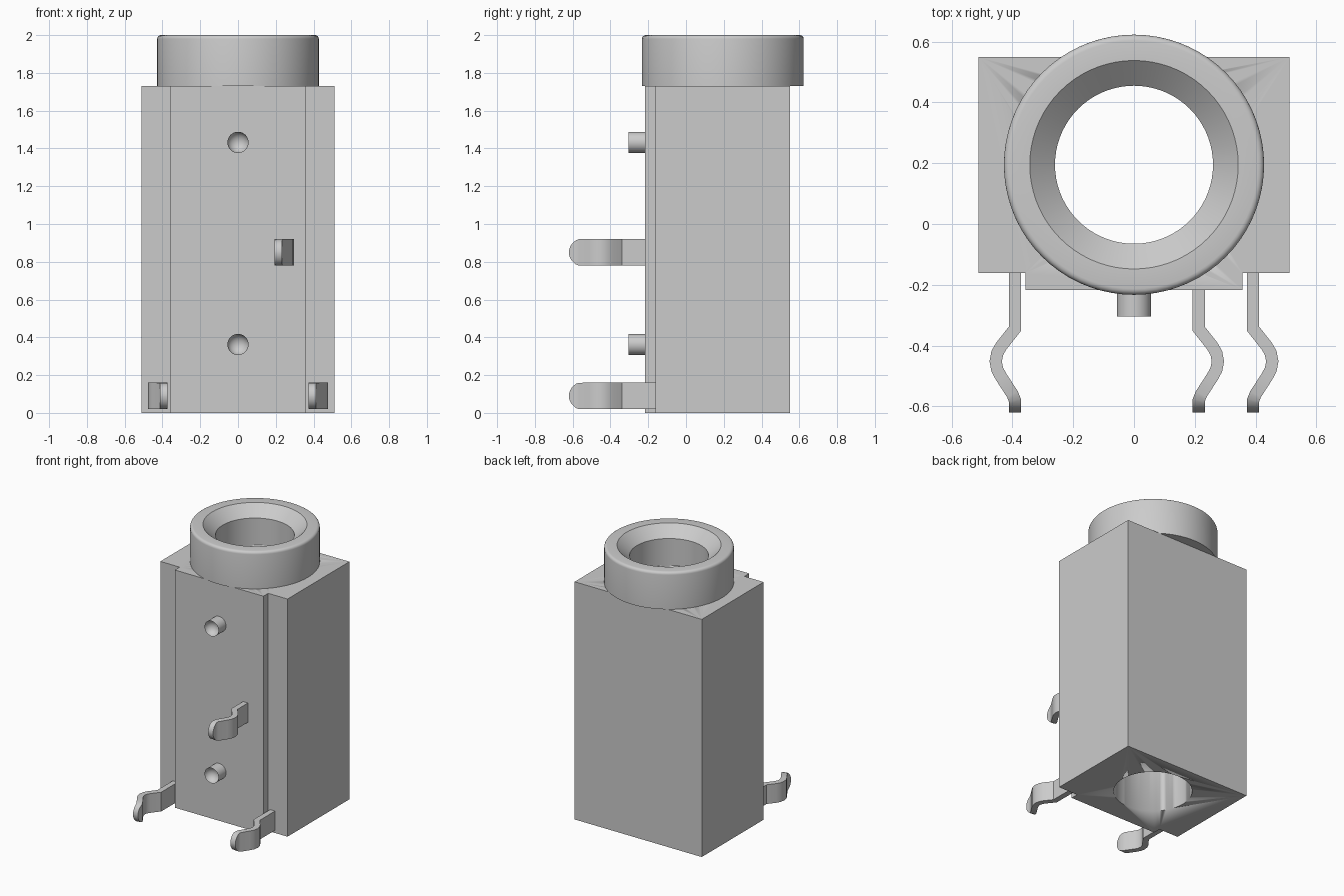
import bpy, bmesh, math
from mathutils import Vector

if "Cube" in bpy.data.objects:
    bpy.data.objects.remove(bpy.data.objects["Cube"])

grey = bpy.data.materials.new("light grey")
grey.diffuse_color = (0.6, 0.6, 0.6, 1)
grey.use_nodes = True
grey.node_tree.nodes["Principled BSDF"].inputs["Base Color"].default_value = grey.diffuse_color
CY = 0.195      # y of the socket axis
BORE = 0.26     # socket radius
TOP = 1.73      # top of the block


def finish(bm, name):
    bmesh.ops.recalc_face_normals(bm, faces=bm.faces)
    me = bpy.data.meshes.new(name)
    bm.to_mesh(me)
    bm.free()
    me.materials.append(grey)
    ob = bpy.data.objects.new(name, me)
    bpy.context.collection.objects.link(ob)
    bpy.ops.object.select_all(action='DESELECT')
    bpy.context.view_layer.objects.active = ob
    ob.select_set(True)
    bpy.ops.object.shade_smooth_by_angle(angle=math.radians(30))
    return ob


def lathe(name, profile, place, steps, closed=False):
    """Revolve (radius, height) points; place maps local x, y, height to the model."""
    bm = bmesh.new()
    rings = []
    for r, h in profile:
        if r == 0:
            rings.append([bm.verts.new(place(0, 0, h))] * steps)
        else:
            rings.append([bm.verts.new(place(r * math.cos(a), r * math.sin(a), h))
                          for a in (2 * math.pi * i / steps for i in range(steps))])
    pairs = list(zip(rings, rings[1:]))
    if closed:
        pairs.append((rings[-1], rings[0]))
    for a, b in pairs:
        for i in range(steps):
            j = (i + 1) % steps
            bm.faces.new(list(dict.fromkeys((a[i], a[j], b[j], b[i]))))
    return finish(bm, name)


# Block with raised front panel
bm = bmesh.new()
half = [(0.512, 0.55), (0.512, -0.162), (0.357, -0.162), (0.357, -0.217)]
outline = half + [(-x, y) for x, y in reversed(half)]
base = bm.faces.new([bm.verts.new((x, y, 0)) for x, y in outline])
ext = bmesh.ops.extrude_face_region(bm, geom=[base])
bmesh.ops.translate(bm, vec=(0, 0, TOP),
                    verts=[v for v in ext['geom'] if isinstance(v, bmesh.types.BMVert)])
block = finish(bm, "block")

# Bore through the block
cutter = lathe("bore_cutter", [(0, -0.2), (BORE, -0.2), (BORE, 2.2), (0, 2.2)],
               lambda x, y, h: (x, y + CY, h), 72)
cutter.hide_render = True
mod = block.modifiers.new("bore", 'BOOLEAN')
mod.operation, mod.solver, mod.object = 'DIFFERENCE', 'EXACT', cutter
bpy.context.view_layer.objects.active = block
bpy.ops.object.modifier_apply(modifier="bore")
bpy.data.objects.remove(cutter)

# Collar with rounded rim and countersunk mouth
rim = [(0.408 + 0.02 * math.cos(a), 1.98 + 0.02 * math.sin(a))
       for a in (math.pi / 2 * i / 4 for i in range(5))]
lathe("collar", [(BORE, TOP), (0.428, TOP)] + rim + [(0.343, 2.0), (BORE, 1.925)],
      lambda x, y, h: (x, y + CY, h), 72, closed=True)

# Locating pegs with dished ends
R = 0.056
dish = [(R * math.cos(a), 0.305 - 0.05 * math.sin(a))
        for a in (math.pi / 2 * i / 6 for i in range(6))] + [(0, 0.255)]
for name, z in (("lower_peg", 0.362), ("upper_peg", 1.432)):
    lathe(name, [(0, 0.2), (R, 0.2)] + dish, lambda x, y, h: (x, -h, z + y), 32)


# Bent contact pins with round tips
def pin(name, x0, z0, y0, side):
    path = [(0, y0), (0, -0.345), (0.045, -0.402), (0.058, -0.425), (0.063, -0.452),
            (0.058, -0.479), (0.045, -0.503), (0.008, -0.56), (0, -0.58)]
    path += [(0, y) for y in (-0.595, -0.606, -0.614, -0.618, -0.62)]
    pts = [Vector(p) for p in path]
    bm = bmesh.new()
    rows = []
    for i, p in enumerate(pts):
        d1 = (p - pts[max(i - 1, 0)]).normalized()
        d2 = (pts[min(i + 1, len(pts) - 1)] - p).normalized()
        t = (d1 + d2).normalized()
        n = Vector((-t.y, t.x)) * 0.02 / max(t.dot(d1), t.dot(d2))
        u = max(0, (-0.55 - p.y) / 0.07)
        h = 0.07 * math.sqrt(max(0.004, 1 - u * u))
        rows.append([bm.verts.new((x0 + side * (p.x + s * n.x), p.y + s * n.y, z0 + k * h))
                     for s, k in ((1, 1), (1, -1), (-1, -1), (-1, 1))])
    for a, b in zip(rows, rows[1:]):
        for i in range(4):
            j = (i + 1) % 4
            bm.faces.new((a[i], a[j], b[j], b[i]))
    bm.faces.new(rows[0])
    bm.faces.new(rows[-1])
    finish(bm, name)


pin("left_pin", -0.392, 0.09, -0.155, -1)
pin("right_pin", 0.392, 0.09, -0.155, 1)
pin("middle_pin", 0.213, 0.85, -0.21, 1)
